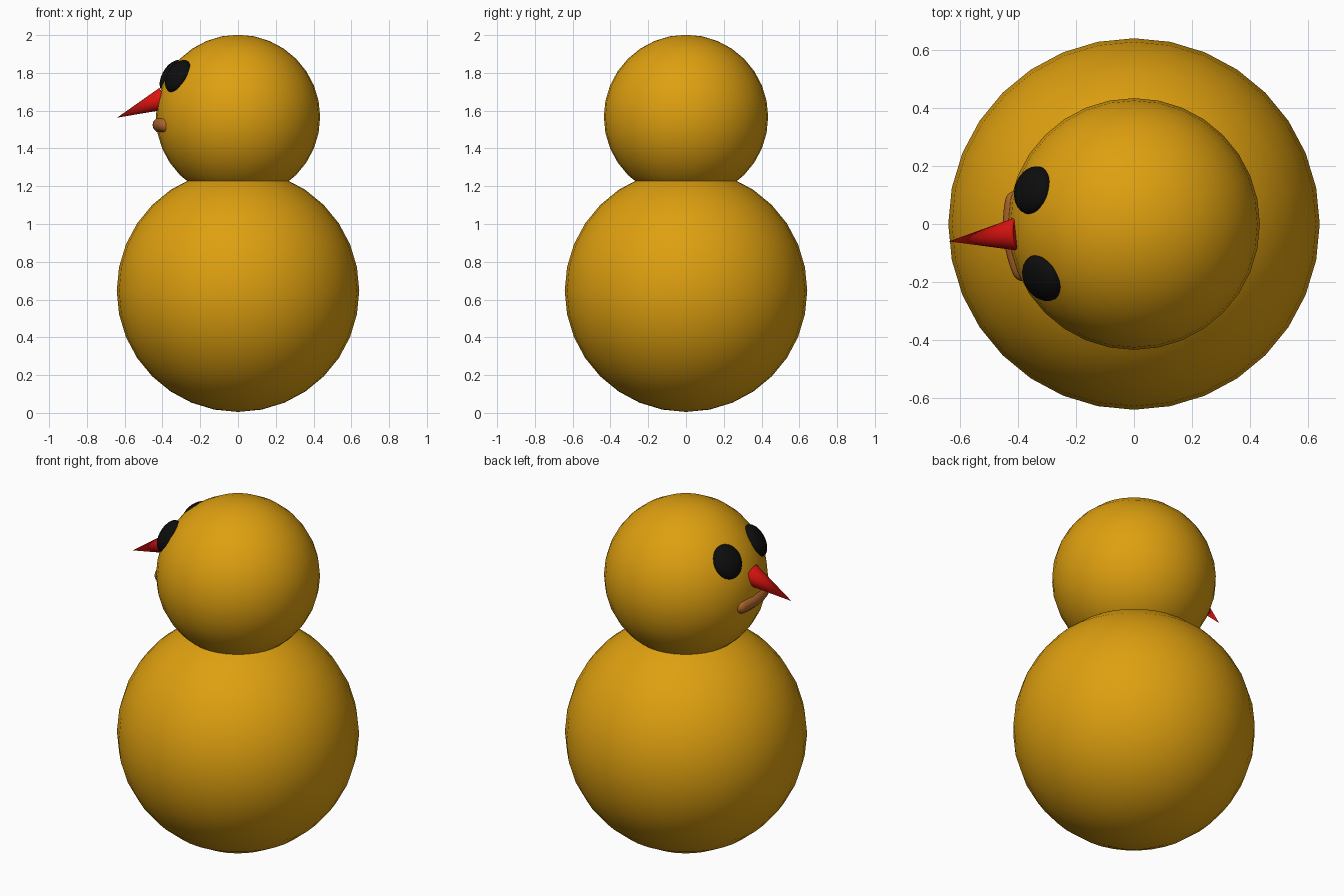
import bpy
from math import sin, cos, pi, radians, sqrt
from mathutils import Vector, Matrix

if "Cube" in bpy.data.objects:
    bpy.data.objects.remove(bpy.data.objects["Cube"])

HEAD = Vector((0, 0, 1.567))
FACING = radians(186)  # the face looks along -x, turned slightly to the front


def material(name, rgb):
    m = bpy.data.materials.new(name)
    m.diffuse_color = (*rgb, 1)
    m.use_nodes = True
    m.node_tree.nodes["Principled BSDF"].inputs["Base Color"].default_value = m.diffuse_color
    return m


gold = material("gold", (0.73, 0.35, 0.005))
black = material("black", (0.004, 0.004, 0.004))
red = material("red", (0.75, 0.007, 0.005))
brown = material("brown", (0.45, 0.14, 0.025))


def finish(name, mat):
    ob = bpy.context.object
    ob.name = name
    ob.data.materials.append(mat)
    return ob


def ball(name, loc, radius, mat):
    bpy.ops.mesh.primitive_uv_sphere_add(segments=32, ring_count=16, radius=radius, location=loc)
    bpy.ops.object.shade_smooth()
    return finish(name, mat)


# Body and head
ball("body", (0, 0, 0.647), 0.642, gold)
ball("head", HEAD, 0.435, gold)

# Eyes: flattened ovals lying on the head surface
for name, side in (("left_eye", 1), ("right_eye", -1)):
    a = FACING - side * radians(24.5)
    n = Vector((0.367 * cos(a), 0.367 * sin(a), 0.215))
    eye = ball(name, (0, 0, 0), 1, black)
    across = Vector((-sin(a), cos(a), 0))
    out = n.normalized()
    up = out.cross(across)
    rot = Matrix((out, across, up)).transposed().to_4x4()
    eye.matrix_world = (Matrix.Translation(HEAD + n) @ rot
                        @ Matrix.Diagonal((0.05, 0.085, 0.095, 1)))

# Beak: drooping cone
tip = Vector((-0.64, -0.06, 1.563))
base = Vector((-0.395, -0.034, 1.664))
axis = tip - base
bpy.ops.mesh.primitive_cone_add(vertices=32, radius1=0.06, radius2=0, depth=axis.length,
                                location=(tip + base) / 2,
                                rotation=axis.to_track_quat('Z', 'Y').to_euler())
bpy.ops.object.shade_smooth_by_angle(angle=radians(40))
finish("beak", red)

# Mouth: level tube around the face with rounded ends
curve = bpy.data.curves.new("mouth", 'CURVE')
curve.dimensions = '3D'
curve.bevel_depth = 0.041
curve.bevel_resolution = 4
curve.use_fill_caps = True
spline = curve.splines.new('POLY')
count = 33
spline.points.add(count - 1)
half, cap = radians(22), radians(5.5)
for i, p in enumerate(spline.points):
    t = -half * cos(pi * i / (count - 1))
    a = FACING + t
    over = max(0, (abs(t) - half + cap) / cap)
    p.co = (0.412 * cos(a), 0.412 * sin(a), 1.524, 1)
    p.radius = max(0.02, sqrt(max(0, 1 - over * over)))
spline.use_smooth = True
mouth = bpy.data.objects.new("mouth", curve)
bpy.context.collection.objects.link(mouth)
curve.materials.append(brown)
